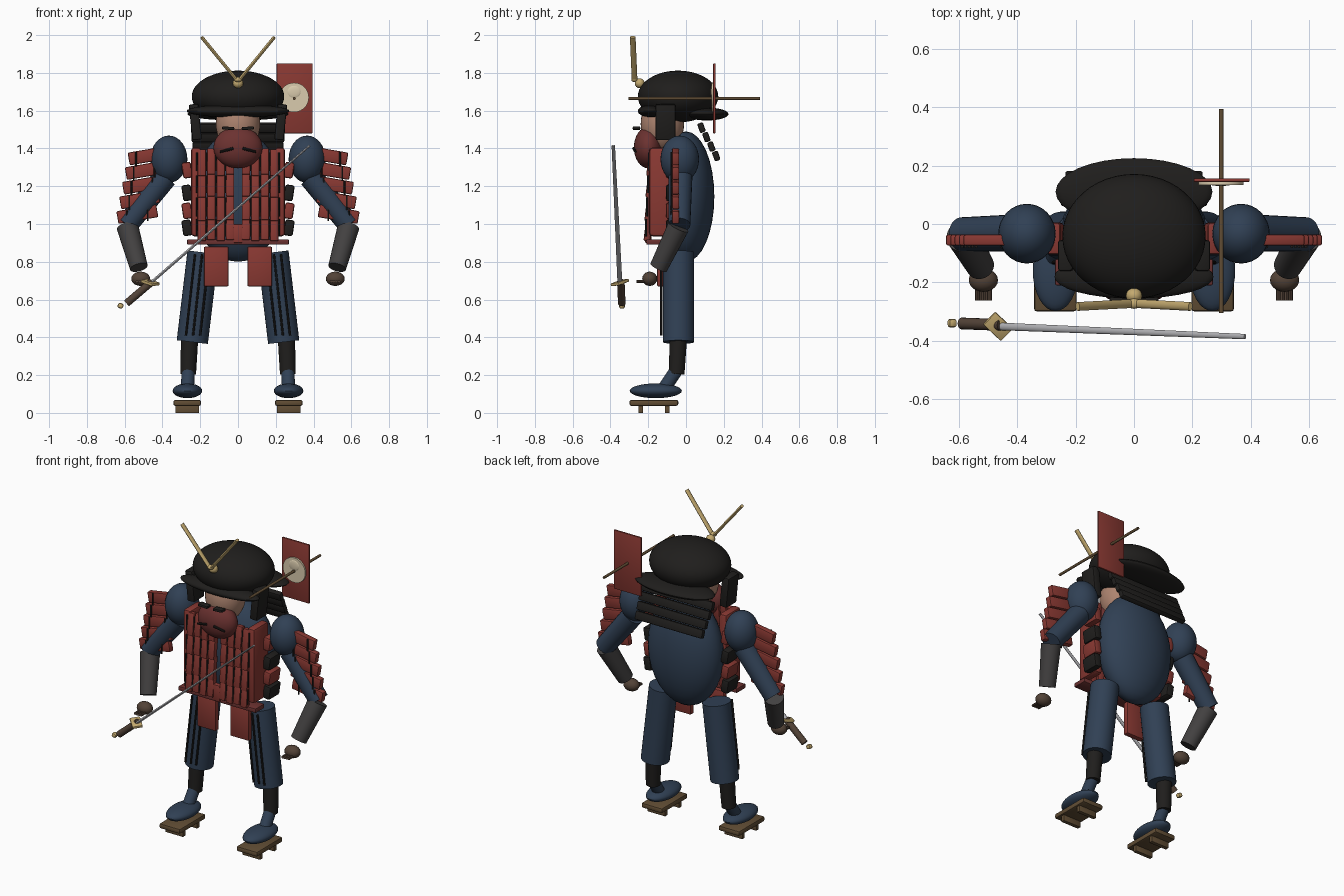
import bpy, bmesh, math
from mathutils import Vector, Matrix, Euler

COL = {
    "red": (0.25, 0.040, 0.032), "maroon": (0.15, 0.032, 0.030), "navy": (0.030, 0.052, 0.090),
    "black": (0.014, 0.013, 0.012), "char": (0.055, 0.052, 0.052), "skin": (0.42, 0.23, 0.16),
    "glove": (0.085, 0.055, 0.038), "wood": (0.12, 0.075, 0.035), "gold": (0.55, 0.40, 0.16),
    "steel": (0.45, 0.45, 0.47), "cream": (0.70, 0.60, 0.42),
}
MATS = {}
for k, c in COL.items():
    MATS[k] = bpy.data.materials.new(k)
    MATS[k].diffuse_color = (*c, 1)


def finish(name, bm, mat, matrix):
    me = bpy.data.meshes.new(name)
    bm.transform(matrix)
    bm.to_mesh(me)
    bm.free()
    me.shade_smooth()
    me.set_sharp_from_angle(angle=math.radians(35))
    me.materials.append(MATS[mat])
    ob = bpy.data.objects.new(name, me)
    bpy.context.collection.objects.link(ob)
    return ob


def place(loc, rot):
    return Matrix.Translation(loc) @ Euler(rot).to_matrix().to_4x4()


def ball(name, loc, rad, mat, rot=(0, 0, 0), seg=32):
    bm = bmesh.new()
    bmesh.ops.create_uvsphere(bm, u_segments=seg, v_segments=seg // 2, radius=1)
    return finish(name, bm, mat, place(loc, rot) @ Matrix.Diagonal((*rad, 1)))


def box(name, loc, size, mat, rot=(0, 0, 0), bevel=0.006):
    bm = bmesh.new()
    bmesh.ops.create_cube(bm, size=1)
    bm.transform(Matrix.Diagonal((*size, 1)))
    if bevel:
        bmesh.ops.bevel(bm, geom=bm.edges[:], offset=min(bevel, min(size) * 0.4),
                        segments=2, profile=0.5, affect='EDGES')
    return finish(name, bm, mat, place(loc, rot))


def rod(name, a, b, r, mat, r2=None, flat=1.0, seg=24):
    a, b = Vector(a), Vector(b)
    d = b - a
    bm = bmesh.new()
    bmesh.ops.create_cone(bm, cap_ends=True, segments=seg, radius1=r,
                          radius2=r if r2 is None else r2, depth=d.length)
    m = Matrix.Translation((a + b) / 2) @ d.to_track_quat('Z', 'Y').to_matrix().to_4x4()
    return finish(name, bm, mat, m @ Matrix.Diagonal((1, flat, 1, 1)))


# body and head
ball("torso", (0, 0, 1.145), (0.245, 0.15, 0.345), "navy")
ball("head", (0, -0.125, 1.53), (0.118, 0.115, 0.15), "skin")
ball("face_mask", (0, -0.20, 1.405), (0.13, 0.076, 0.11), "maroon")

# chest armour: four rows of lamellae with dark lacing between
rows = [(1.33, 0.14, -0.185), (1.21, 0.13, -0.19), (1.09, 0.14, -0.195), (0.98, 0.13, -0.2)]
for r, (z, h, y) in enumerate(rows):
    for s in (-1, 1):
        for i in range(4):
            box("chest_scale", (s * (0.042 + 0.05 * i), y, z - 0.006 * (i % 2)),
                (0.044, 0.034, h), "red", (-0.12, 0, 0))
            rod("chest_lace", (s * (0.067 + 0.05 * i), y - 0.012, z - h * 0.35),
                (s * (0.067 + 0.05 * i), y - 0.012, z + h * 0.35), 0.005, "black", seg=8)
box("lower_centre_scale", (0, -0.2, 0.95), (0.05, 0.034, 0.10), "red")
box("belt", (0, -0.165, 0.905), (0.54, 0.09, 0.028), "maroon")

# helmet
ball("helmet_bowl", (0, -0.042, 1.675), (0.245, 0.213, 0.137), "black", seg=48)
ball("front_brim", (0, -0.18, 1.598), (0.272, 0.075, 0.034), "black")
ball("rear_brim", (0, 0.11, 1.582), (0.268, 0.115, 0.034), "black")
for i in range(4):
    box("neck_guard_slat", (0, 0.082 + 0.026 * i, 1.51 - 0.05 * i),
        (0.50 - 0.01 * i, 0.032, 0.052), "black", (0.35, 0, 0), 0.008)
ball("crest_knob", (0, -0.245, 1.745), (0.028, 0.026, 0.026), "gold", seg=16)
ball("crest_cap", (0, -0.272, 1.765), (0.022, 0.018, 0.014), "gold", seg=16)

# banner on a crosswise pole
box("banner", (0.30, 0.15, 1.665), (0.19, 0.012, 0.37), "red", bevel=0.003)
rod("banner_pole", (0.298, -0.305, 1.665), (0.298, 0.393, 1.665), 0.008, "wood", seg=12)
rod("banner_disc", (0.297, 0.134, 1.67), (0.297, 0.146, 1.67), 0.078, "cream", seg=32)
ball("banner_disc_boss", (0.297, 0.136, 1.70), (0.038, 0.006, 0.034), "cream", seg=16)

# sword
rod("blade", (-0.46, -0.35, 0.69), (0.38, -0.385, 1.415), 0.013, "steel", 0.009, 0.6, 12)
rod("sword_grip", (-0.59, -0.34, 0.58), (-0.455, -0.345, 0.695), 0.02, "glove", seg=16)
box("sword_guard", (-0.465, -0.35, 0.69), (0.085, 0.06, 0.016), "gold", (0.1, 0.25, -0.75), 0.004)
box("sword_pommel", (-0.622, -0.339, 0.567), (0.03, 0.03, 0.028), "gold", (0, 0.4, 0), 0.01)

for s in (-1, 1):
    def p(x, y, z):
        return (s * x, y, z)

    # chest sides and skirt
    box("chest_side", p(0.222, -0.12, 1.17), (0.055, 0.15, 0.47), "red", bevel=0.018)
    for z, c in ((1.285, "red"), (1.165, "black"), (1.07, "red"), (0.98, "black")):
        box("side_plate", p(0.27, -0.05, z), (0.05, 0.11, 0.085), c, (0, s * 0.15, 0), 0.012)
    box("skirt_plate", p(0.115, -0.135, 0.775), (0.13, 0.035, 0.21), "red")

    # helmet and face details
    box("helmet_wing", p(0.226, -0.108, 1.54), (0.05, 0.105, 0.19), "black", (0, s * 0.1, 0), 0.008)
    rod("crest_horn", p(0.005, -0.272, 1.76), p(0.193, -0.282, 1.99), 0.015, "gold", 0.015, 0.6, 12)
    box("brow", p(0.052, -0.262, 1.507), (0.065, 0.04, 0.016), "black", (0, -s * 0.06, 0), 0.005)
    rod("moustache", p(0.025, -0.277, 1.40), p(0.095, -0.268, 1.382), 0.008, "black", 0.006, seg=10)

    # arm
    ball("shoulder", p(0.366, -0.033, 1.343), (0.098, 0.102, 0.125), "navy")
    rod("upper_arm", p(0.385, -0.03, 1.25), p(0.588, -0.035, 0.995), 0.064, "navy", 0.058)
    rod("forearm", p(0.585, -0.04, 0.985), p(0.525, -0.145, 0.77), 0.058, "char", 0.048)
    ball("hand", p(0.515, -0.192, 0.71), (0.05, 0.04, 0.038), "glove", seg=20)
    for i in range(4):
        x = 0.493 + 0.014 * i
        rod("finger", p(x, -0.21, 0.695), p(x, -0.262, 0.695), 0.008, "glove", seg=8)

    # shoulder guard
    for i in range(5):
        x, z = 0.485 + 0.012 * i, 1.36 - 0.077 * i
        box("shoulder_guard_plate", p(x, -0.055, z), (0.19 + 0.006 * i, 0.038, 0.068), "red",
            (0, s * 0.17, 0), 0.008)
        for k in (-0.055, 0.055):
            rod("guard_lace", p(x + k, -0.078, z - 0.045 - k * 0.17),
                p(x + k, -0.078, z + 0.03 - k * 0.17), 0.005, "black", seg=8)

    # leg
    rod("trouser_leg", p(0.242, -0.04, 0.375), p(0.185, -0.04, 0.85), 0.083, "navy", 0.083, seg=32)
    for k in (-0.038, 0.0, 0.038):
        rod("trouser_pleat", p(0.238 + k, -0.131, 0.41), p(0.19 + k, -0.131, 0.84),
            0.006, "black", seg=8)
    rod("shin_guard", p(0.264, -0.05, 0.205), p(0.256, -0.04, 0.40), 0.042, "black", 0.046)
    rod("ankle", p(0.268, -0.125, 0.115), p(0.264, -0.055, 0.22), 0.035, "navy")
    ball("foot", p(0.268, -0.16, 0.117), (0.078, 0.138, 0.039), "navy")
    box("sandal_board", p(0.269, -0.17, 0.053), (0.146, 0.258, 0.032), "wood", bevel=0.01)
    for y in (-0.24, -0.10):
        box("sandal_tooth", p(0.269, y, 0.021), (0.124, 0.024, 0.042), "wood", bevel=0.002)
